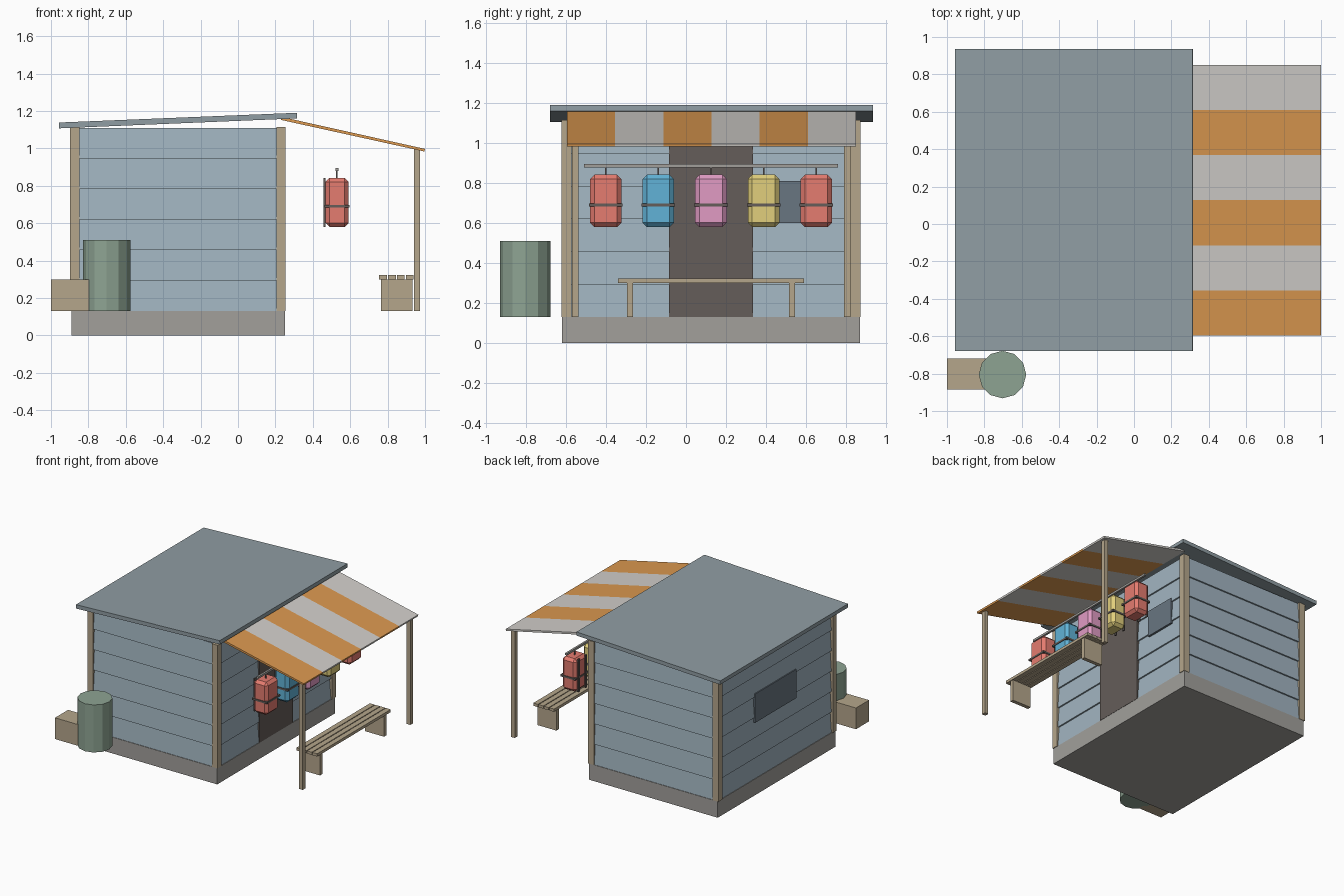
import bpy, bmesh, math
from mathutils import Vector

if "Cube" in bpy.data.objects:
    bpy.data.objects.remove(bpy.data.objects["Cube"])


def material(name, rgb):
    m = bpy.data.materials.new(name)
    m.diffuse_color = (*rgb, 1)
    m.use_nodes = True
    m.node_tree.nodes["Principled BSDF"].inputs["Base Color"].default_value = m.diffuse_color
    return m


WOOD = material("wood", (0.46, 0.38, 0.26))
SIDING = material("siding", (0.36, 0.46, 0.53))
ROOF = material("roof", (0.28, 0.34, 0.37))
STONE = material("stone", (0.36, 0.35, 0.33))
DARK = material("dark", (0.13, 0.11, 0.10))
GLASS = material("glass", (0.14, 0.18, 0.22))
ORANGE = material("orange", (0.72, 0.32, 0.08))
WHITE = material("white", (0.65, 0.63, 0.60))
GREEN = material("green", (0.27, 0.37, 0.29))
RED = material("red", (0.78, 0.20, 0.16))
BLUE = material("blue", (0.12, 0.45, 0.68))
PINK = material("pink", (0.75, 0.33, 0.55))
YELLOW = material("yellow", (0.75, 0.62, 0.20))


def finish(name, bm, mat):
    bmesh.ops.recalc_face_normals(bm, faces=bm.faces[:])
    me = bpy.data.meshes.new(name)
    bm.to_mesh(me)
    bm.free()
    ob = bpy.data.objects.new(name, me)
    me.materials.append(mat)
    bpy.context.collection.objects.link(ob)
    return ob


def box(name, x, y, z, mat, bevel=0):
    bm = bmesh.new()
    bmesh.ops.create_cube(bm, size=1)
    for v in bm.verts:
        v.co = Vector([(r[0] + r[1]) / 2 + c * (r[1] - r[0])
                       for c, r in zip(v.co, (x, y, z))])
    if bevel:
        bmesh.ops.bevel(bm, geom=bm.edges[:], offset=bevel, segments=1,
                        affect='EDGES')
    return finish(name, bm, mat)


def extrude(name, outline, direction, mat):
    """Close an outline of 3D points and sweep it along a direction."""
    bm = bmesh.new()
    face = bm.faces.new([bm.verts.new(p) for p in outline])
    res = bmesh.ops.extrude_face_region(bm, geom=[face])
    moved = [g for g in res["geom"] if isinstance(g, bmesh.types.BMVert)]
    bmesh.ops.translate(bm, verts=moved, vec=direction)
    return finish(name, bm, mat)


# Base and hut core
box("foundation", (-0.89, 0.25), (-0.62, 0.87), (0, 0.13), STONE)
box("wall_core", (-0.87, 0.23), (-0.60, 0.85), (0.13, 1.11), SIDING)

# Lapped siding boards on all four walls
ROWS = 6
STEP = 0.98 / ROWS
for i in range(ROWS):
    z0, z1 = 0.13 + i * STEP, 0.13 + (i + 1) * STEP
    prof = ((0, z0), (0.016, z0), (0.004, z1), (0, z1))
    for side, s, y in (("front", -1, -0.60), ("back", 1, 0.85)):
        extrude(f"{side}_board", [(-0.86, y + s * d, z) for d, z in prof],
                (1.08, 0, 0), SIDING)
    for side, s, x in (("left", -1, -0.87), ("right", 1, 0.23)):
        extrude(f"{side}_board", [(x + s * d, -0.59, z) for d, z in prof],
                (0, 1.43, 0), SIDING)

# Corner posts and awning posts
for y in (-0.623, 0.823):
    for x in (-0.898, 0.205):
        box("corner_post", (x, x + 0.05), (y, y + 0.05), (0.13, 1.115), WOOD)
for y in (-0.57, 0.79):
    box("awning_post", (0.94, 0.972), (y, y + 0.032), (0.13, 0.995), WOOD)

# Door and windows
box("door", (0.23, 0.252), (-0.085, 0.335), (0.13, 1.02), DARK)
box("right_window", (0.23, 0.252), (0.46, 0.72), (0.60, 0.81), GLASS)
box("left_window", (-0.892, -0.87), (-0.12, 0.40), (0.58, 0.81), GLASS)

# Sloped roof slab
extrude("roof", [(-0.957, -0.68, 1.107), (0.316, -0.68, 1.16),
                 (0.314, -0.68, 1.19), (-0.958, -0.68, 1.138)],
        (0, 1.615, 0), ROOF)

# Striped awning
W = 1.447 / 6
for i in range(6):
    y = -0.596 + i * W
    extrude("awning_stripe", [(0.23, y, 1.152), (0.997, y, 0.983),
                              (1.0, y, 0.997), (0.233, y, 1.168)],
            (0, W, 0), WHITE if i % 2 else ORANGE)

# Hanging rail with strapped packs
box("hanging_rail", (0.521, 0.537), (-0.51, 0.76), (0.878, 0.895), STONE)
for i, mat in enumerate((RED, BLUE, PINK, YELLOW, RED)):
    y = -0.402 + i * 0.2635
    box("pack_body", (0.467, 0.592), (y - 0.079, y + 0.079), (0.58, 0.842),
        mat, 0.022)
    box("pack_belt", (0.463, 0.597), (y - 0.084, y + 0.084), (0.683, 0.698), DARK)
    box("pack_hook", (0.525, 0.533), (y - 0.004, y + 0.004), (0.84, 0.88), DARK)
    for d in (-0.045, 0.045):
        box("pack_strap", (0.458, 0.468), (y + d - 0.01, y + d + 0.01),
            (0.58, 0.842), DARK)

# Bench
for i in range(4):
    x = 0.755 + i * 0.0475
    box("bench_slat", (x, x + 0.041), (-0.34, 0.59), (0.30, 0.322), WOOD)
for y in (-0.295, 0.515):
    box("bench_leg", (0.765, 0.932), (y, y + 0.03), (0.13, 0.30), WOOD)

# Barrel and crate
R = 0.127
ring = [(-0.703 + R * math.cos(i * math.pi / 6),
         -0.805 + R * math.sin(i * math.pi / 6), 0.13) for i in range(12)]
extrude("barrel", ring, (0, 0, 0.38), GREEN)
box("crate", (-1.0, -0.79), (-0.885, -0.72), (0.13, 0.30), WOOD)
